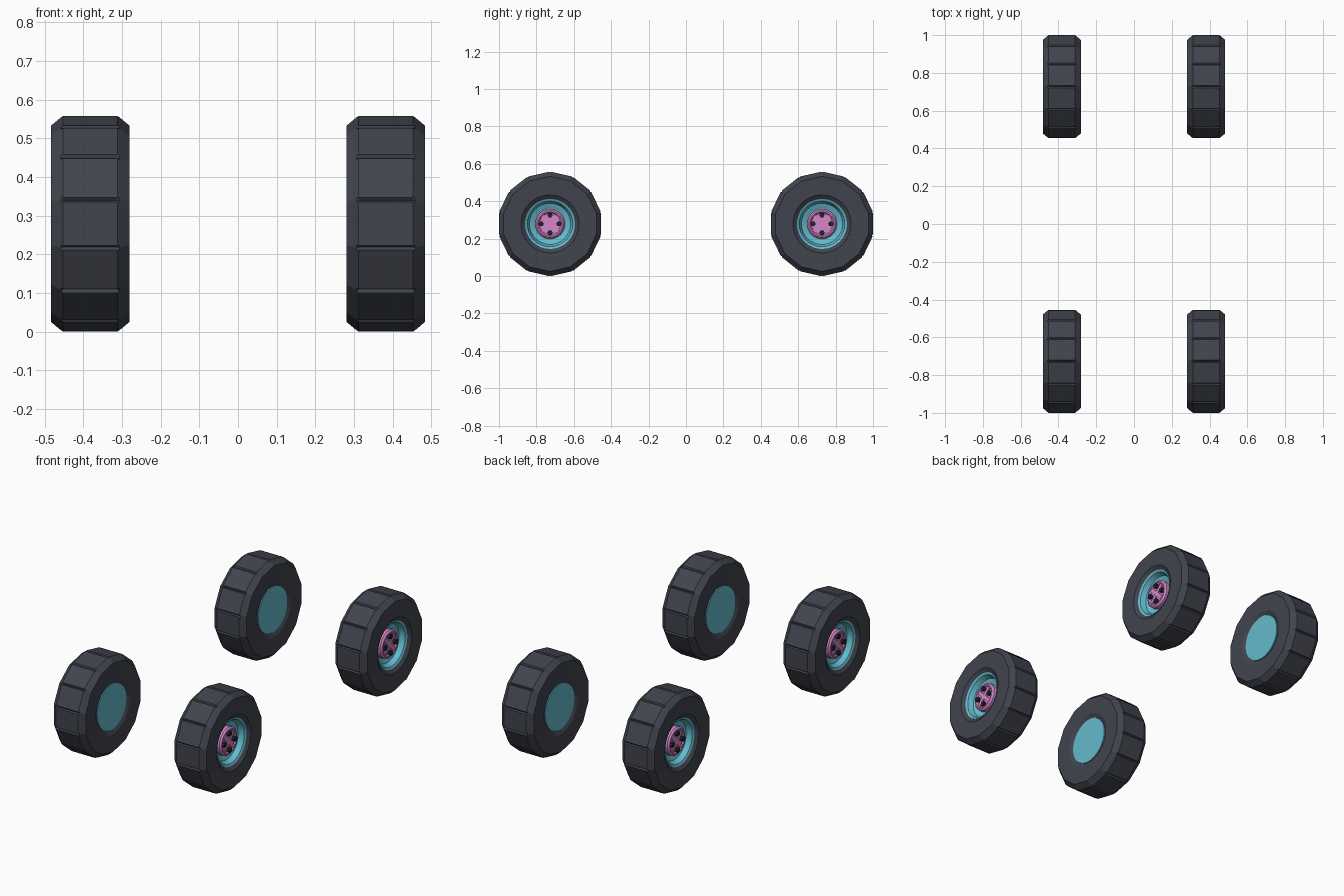
import bpy, bmesh, math
from mathutils import Matrix, Vector

if "Cube" in bpy.data.objects:
    bpy.data.objects.remove(bpy.data.objects["Cube"])

WHEEL_Y, WHEEL_Z = 0.727, 0.279
SIDES = 14
STEP = 2 * math.pi / SIDES
GROOVE = math.radians(1.3)


def material(name, rgb):
    m = bpy.data.materials.new(name)
    m.diffuse_color = (*rgb, 1)
    m.use_nodes = True
    m.node_tree.nodes["Principled BSDF"].inputs["Base Color"].default_value = m.diffuse_color
    return m


RUBBER = material("dark rubber", (0.052, 0.058, 0.075))
CYAN = material("cyan rim", (0.13, 0.49, 0.61))
PINK = material("pink hub", (0.66, 0.24, 0.60))
BLACK = material("black bolt", (0.018, 0.018, 0.026))


def finish(bm, name, mat, sx, sy, smooth=None):
    # place the right-hand part, mirroring it for the left side
    for v in bm.verts:
        v.co = Vector((v.co.x * sx, v.co.y + WHEEL_Y * sy, v.co.z + WHEEL_Z))
    bmesh.ops.recalc_face_normals(bm, faces=bm.faces)
    me = bpy.data.meshes.new(name)
    bm.to_mesh(me)
    bm.free()
    me.materials.append(mat)
    ob = bpy.data.objects.new(name, me)
    bpy.context.collection.objects.link(ob)
    if smooth:
        bpy.ops.object.select_all(action='DESELECT')
        ob.select_set(True)
        bpy.context.view_layer.objects.active = ob
        bpy.ops.object.shade_smooth_by_angle(angle=math.radians(smooth))


def bridge(bm, a, b):
    n = len(a)
    for i in range(n):
        bm.faces.new((a[i], a[(i + 1) % n], b[(i + 1) % n], b[i]))


def lathe(bm, profile, n):
    # closed solid of revolution round the x axis, flat caps at both ends
    rings = [[bm.verts.new((x, r * math.sin(2 * math.pi * i / n),
                            r * math.cos(2 * math.pi * i / n))) for i in range(n)]
             for x, r in profile]
    for a, b in zip(rings, rings[1:]):
        bridge(bm, a, b)
    bm.faces.new(rings[0])
    bm.faces.new(rings[-1])


def tyre(sx, sy):
    # (x, radius, kind): g = grooved polygon, p = plain polygon, c = circle
    profile = [(0.300, 0.120, 'c'), (0.283, 0.155, 'c'), (0.281, 0.254, 'p'),
               (0.306, 0.275, 'p'), (0.312, 0.280, 'g'),
               (0.452, 0.280, 'g'), (0.458, 0.275, 'p'), (0.483, 0.254, 'p'),
               (0.482, 0.155, 'c'), (0.463, 0.130, 'c'), (0.450, 0.120, 'c')]
    offsets = [0, GROOVE, STEP * 0.3, STEP * 0.5, STEP * 0.7, STEP - GROOVE]
    bm = bmesh.new()
    rings = []
    for x, r, kind in profile:
        ring = []
        for s in range(SIDES):
            for k, off in enumerate(offsets):
                rad = r
                if kind != 'c':
                    rad = r * math.cos(STEP / 2) / math.cos(off - STEP / 2)
                if kind == 'g' and k == 0:
                    rad -= 0.009
                a = s * STEP + off
                ring.append(bm.verts.new((x, rad * math.sin(a), rad * math.cos(a))))
        rings.append(ring)
    for i, ring in enumerate(rings):
        bridge(bm, ring, rings[(i + 1) % len(rings)])
    finish(bm, "tyre", RUBBER, sx, sy)


def rim(sx, sy):
    bm = bmesh.new()
    # flat disc inside, stepped dish outside
    lathe(bm, [(0.289, 0.131), (0.469, 0.134), (0.463, 0.122),
               (0.434, 0.110), (0.428, 0.092), (0.424, 0.085)], 32)
    finish(bm, "rim", CYAN, sx, sy, 20)


def hub(sx, sy):
    bm = bmesh.new()
    lathe(bm, [(0.415, 0.080), (0.446, 0.080), (0.455, 0.071),
               (0.455, 0.064), (0.447, 0.056)], 24)
    # diagonal cross ribs
    for a in (45, 135):
        m = (Matrix.Translation((0.447, 0, 0)) @ Matrix.Rotation(math.radians(a), 4, 'X')
             @ Matrix.Diagonal((0.012, 0.022, 0.118, 1)))
        bmesh.ops.create_cube(bm, size=1, matrix=m)
    finish(bm, "hub", PINK, sx, sy, 20)


def bolts(sx, sy):
    bm = bmesh.new()
    for i in range(4):
        a = i * math.pi / 2
        m = (Matrix.Translation((0.452, 0.047 * math.sin(a), 0.047 * math.cos(a)))
             @ Matrix.Rotation(math.pi / 2, 4, 'Y'))
        bmesh.ops.create_cone(bm, cap_ends=True, segments=6, radius1=0.014,
                              radius2=0.014, depth=0.022, matrix=m)
    finish(bm, "wheel_bolts", BLACK, sx, sy)


# four wheels, dished side outwards
for sx in (1, -1):
    for sy in (1, -1):
        for part in (tyre, rim, hub, bolts):
            part(sx, sy)
